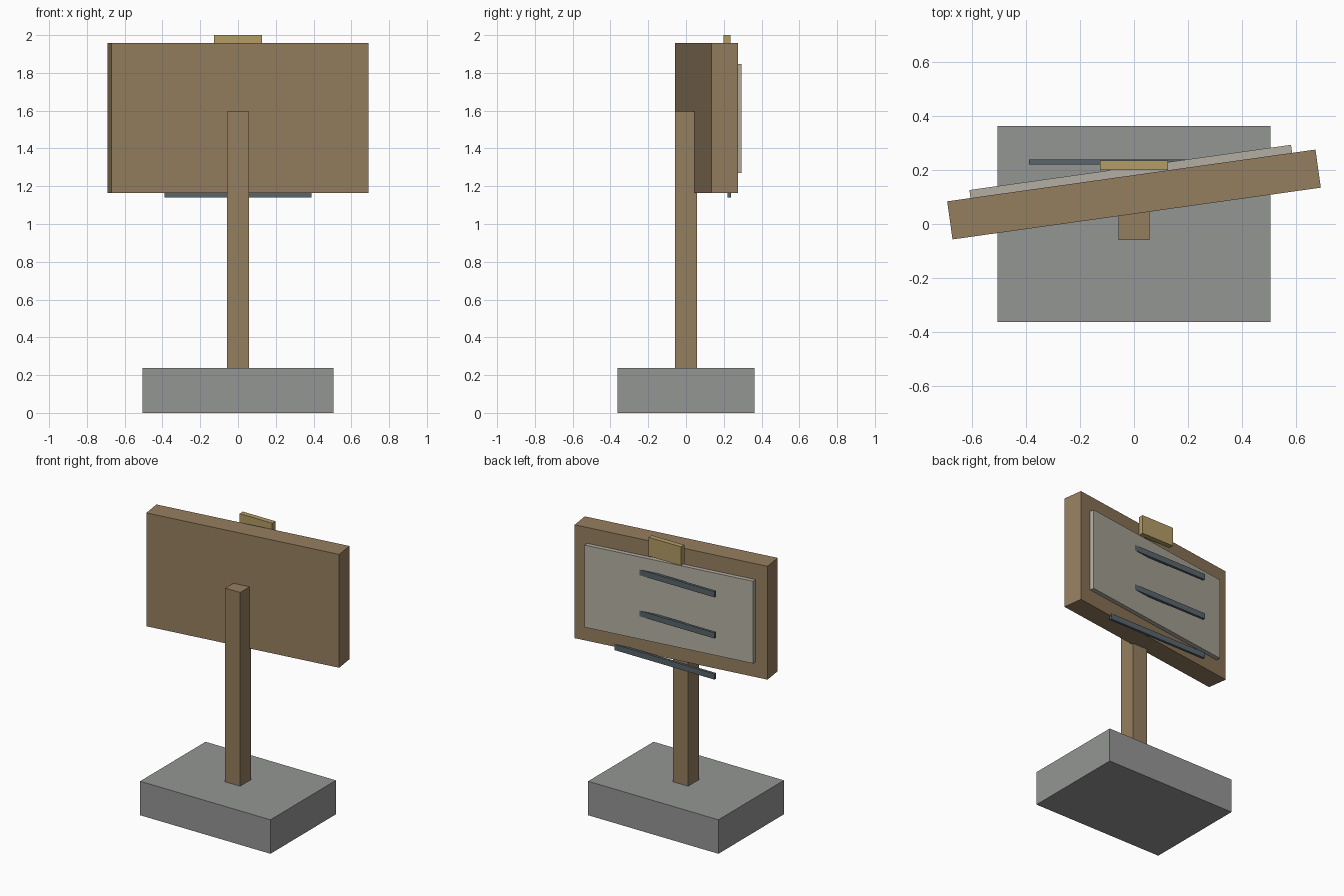
import bpy
import math

if "Cube" in bpy.data.objects:
    bpy.data.objects.remove(bpy.data.objects["Cube"])


def material(name, rgb):
    """Flat material from an sRGB colour (0-255)."""
    lin = [((c / 255 + 0.055) / 1.055) ** 2.4 for c in rgb]
    mat = bpy.data.materials.new(name)
    mat.diffuse_color = (*lin, 1)
    mat.use_nodes = True
    mat.node_tree.nodes["Principled BSDF"].inputs["Base Color"].default_value = mat.diffuse_color
    return mat


concrete = material("concrete grey", (148, 150, 148))
wood = material("brown wood", (149, 126, 95))
paper = material("pale grey panel", (180, 175, 163))
steel = material("dark steel", (88, 101, 107))
brass = material("brass", (180, 156, 101))


def box(name, centre, size, mat, turn=0.0):
    bpy.ops.mesh.primitive_cube_add(size=1, location=centre, rotation=(0, 0, turn))
    ob = bpy.context.object
    ob.name = name
    ob.scale = size
    ob.data.materials.append(mat)
    return ob


TILT = math.radians(8)      # the board is turned about the vertical
BOARD_Y, BOARD_T = 0.109, 0.142

# Foot and post
box("base", (0, 0, 0.119), (1.01, 0.724, 0.238), concrete)
box("post", (0, 0, 0.9125), (0.115, 0.118, 1.365), wood)

# Turned board with a panel on its back
box("board", (0, BOARD_Y, 1.56), (1.374, BOARD_T, 0.794), wood, TILT)
off = BOARD_T / 2 + 0.01    # panel sits partly sunk in the board
box("panel", (-off * math.sin(TILT), BOARD_Y + off * math.cos(TILT), 1.558),
    (1.20, 0.04, 0.576), paper, TILT)

# Three straight strips, running into the turned panel
for i in range(3):
    box(f"strip_{i + 1}", (0, 0.229, 1.161 + 0.288 * i), (0.776, 0.018, 0.04), steel)

# Clip at the top edge
box("clip", (0, 0.217, 1.934), (0.252, 0.036, 0.132), brass)
